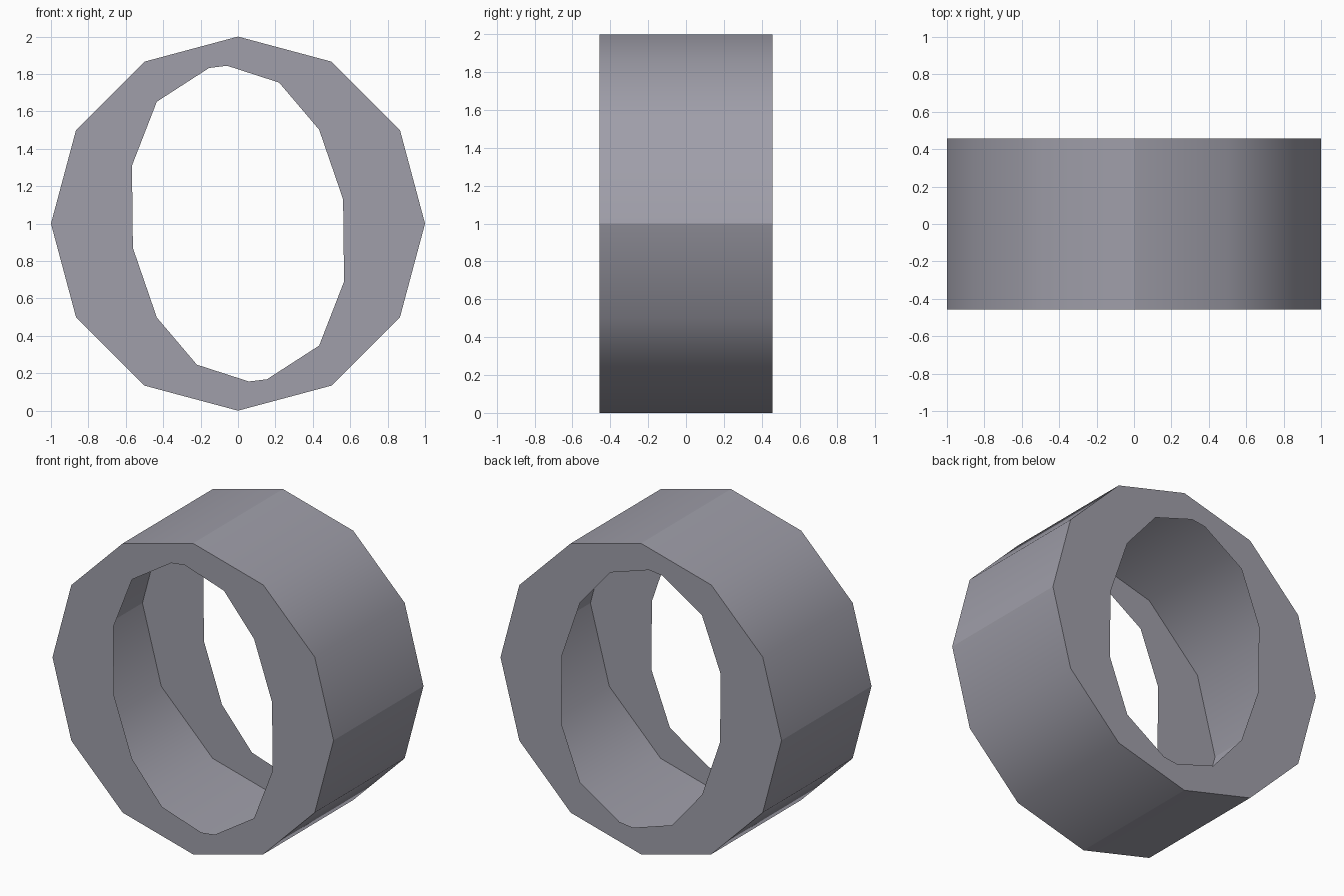
import bpy, bmesh, math
from mathutils import Vector

if "Cube" in bpy.data.objects:
    bpy.data.objects.remove(bpy.data.objects["Cube"])

SIDES, RADIUS, HALF_DEPTH = 12, 1.0, 0.457

# half of the oval opening (x, z from centre); the other half is its point reflection
half = [(-.155, .832), (-.058, .844), (.22, .754), (.434, .502),
        (.562, .13), (.567, -.31), (.434, -.652)]
opening = half + [(-x, -z) for x, z in half]
outer = [(RADIUS * math.cos(math.tau * i / SIDES), RADIUS * math.sin(math.tau * i / SIDES))
         for i in range(SIDES)]

mat = bpy.data.materials.new("grey metal")
mat.diffuse_color = (0.35, 0.345, 0.40, 1)
mat.use_nodes = True
mat.node_tree.nodes["Principled BSDF"].inputs["Base Color"].default_value = mat.diffuse_color

bm = bmesh.new()


def loop(points, y):
    """Closed ring of edges in the plane y."""
    verts = [bm.verts.new((x, y, z + 1)) for x, z in points]
    edges = [bm.edges.new((verts[i], verts[(i + 1) % len(verts)])) for i in range(len(verts))]
    return verts, edges


# front and back plates, each pierced by the opening
rims = []
for y in (-HALF_DEPTH, HALF_DEPTH):
    rim, rim_edges = loop(outer, y)
    _, hole_edges = loop(opening, y)
    bmesh.ops.triangle_fill(bm, use_beauty=True, use_dissolve=False,
                            edges=rim_edges + hole_edges, normal=(0, math.copysign(1, y), 0))
    rims.append(rim)

# thin outer wall, smooth within each quarter turn
front, back = rims
for i in range(SIDES):
    j = (i + 1) % SIDES
    bm.faces.new((front[i], front[j], back[j], back[i])).smooth = True
for e in bm.edges:
    e.smooth = False
for i in range(SIDES):
    bm.edges.get((front[i], back[i])).smooth = i % 3 != 0

# point every face outward
bm.normal_update()
for f in bm.faces:
    c = f.calc_center_median()
    out = Vector((c.x, 0, c.z - 1)) if f.smooth else Vector((0, c.y, 0))
    if f.normal.dot(out) < 0:
        f.normal_flip()

mesh = bpy.data.meshes.new("hollow_ring")
bm.to_mesh(mesh)
bm.free()
mesh.materials.append(mat)
bpy.context.collection.objects.link(bpy.data.objects.new("hollow_ring", mesh))
